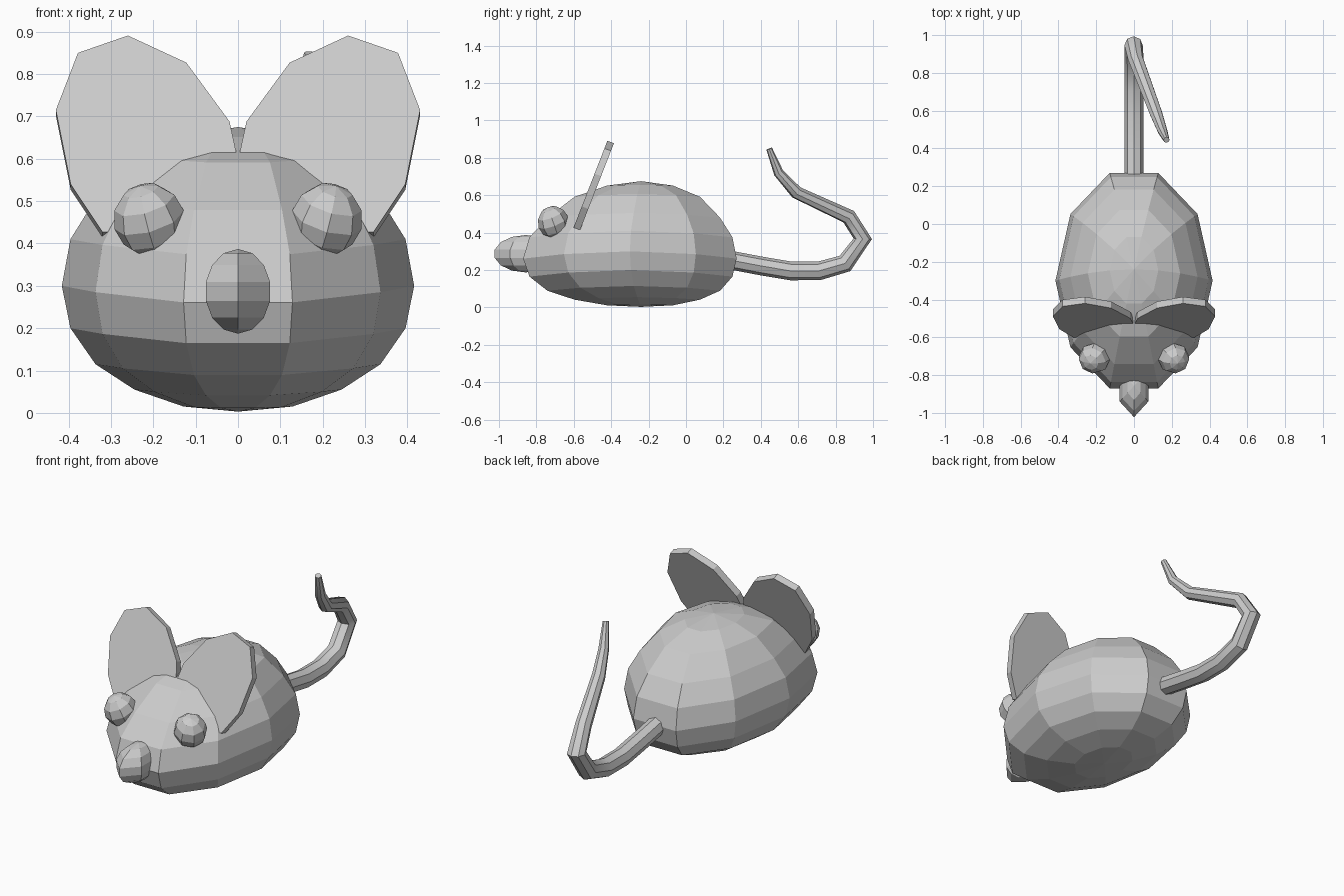
import bpy, bmesh
from math import sin, cos, pi, radians
from mathutils import Matrix, Vector

if "Cube" in bpy.data.objects:
    bpy.data.objects.remove(bpy.data.objects["Cube"])


def add_object(name, bm):
    bmesh.ops.recalc_face_normals(bm, faces=bm.faces)
    mesh = bpy.data.meshes.new(name)
    bm.to_mesh(mesh)
    bm.free()
    obj = bpy.data.objects.new(name, mesh)
    bpy.context.collection.objects.link(obj)
    return obj


def ball(name, centre, size, segments, rings, rot=(0, 0, 0)):
    bm = bmesh.new()
    m = Matrix.LocRotScale(Vector(centre), None, Vector(size))
    for ax, a in zip("XYZ", rot):
        m = m @ Matrix.Rotation(radians(a), 4, ax)
    bmesh.ops.create_uvsphere(bm, u_segments=segments, v_segments=rings, radius=1, matrix=m)
    return add_object(name, bm)


# Body: ten-sided rounded form, ends drooping slightly
bm = bmesh.new()
heights = [.003, .015, .055, .115, .20, .30, .41, .505, .605, .655, .675]
rings = []
for k, h in enumerate(heights):
    s = sin(pi * k / 10)
    cy = -.24 - .06 * s * s
    if k in (0, 10):
        rings.append([bm.verts.new((0, cy, h))])
        continue
    ring = []
    for i in range(10):
        a = 2 * pi * i / 10
        dy = .6 * s * sin(a)
        ring.append(bm.verts.new((.416 * s * cos(a), cy + dy, h - .12 * dy * dy)))
    rings.append(ring)
for lo, hi in zip(rings, rings[1:]):
    for i in range(10):
        j = (i + 1) % 10
        if len(lo) == 1:
            bm.faces.new((lo[0], hi[j], hi[i]))
        elif len(hi) == 1:
            bm.faces.new((lo[i], lo[j], hi[0]))
        else:
            bm.faces.new((lo[i], lo[j], hi[j], hi[i]))
add_object("body", bm)

# Nose: six-sided stretched ball
ball("nose", (0, -.857, .287), (.09, .17, .1), 6, 7)

# Eyes and ears, one per side
ear_outline = [(.32, .427), (.395, .54), (.43, .715), (.378, .85), (.26, .891),
               (.122, .827), (.02, .688), (.003, .61), (.08, .49), (.2, .43)]
for side, label in ((1, "left"), (-1, "right")):
    ball(label + "_eye", (side * .21, -.71, .456), (.085, .083, .088), 8, 6,
         (20, side * 15, 0))
    bm = bmesh.new()
    pts = [Vector((side * x, -.6 + (z - .43) * .39, z)) for x, z in ear_outline]
    face = bm.faces.new([bm.verts.new(p) for p in pts])
    ext = bmesh.ops.extrude_face_region(bm, geom=[face], use_keep_orig=True)
    moved = [g for g in ext["geom"] if isinstance(g, bmesh.types.BMVert)]
    bmesh.ops.translate(bm, verts=moved, vec=(0, .035, -.013))
    add_object(label + "_ear", bm)

# Tail: tapered tube along a curled path (x, y, z, radius)
path = [(0, .2, .26, .05), (0, .4, .222, .05), (0, .56, .195, .05), (0, .71, .195, .05),
        (0, .85, .235, .05), (-.002, .945, .367, .049), (.01, .87, .485, .042),
        (.115, .59, .615, .035), (.15, .495, .72, .027), (.172, .445, .848, .016)]
curve = bpy.data.curves.new("tail", "CURVE")
curve.dimensions = "3D"
curve.bevel_depth = 1
curve.bevel_resolution = 2
curve.use_fill_caps = True
spline = curve.splines.new("POLY")
spline.points.add(len(path) - 1)
for p, (x, y, z, r) in zip(spline.points, path):
    p.co = (x, y, z, 1)
    p.radius = r
tail = bpy.data.objects.new("tail", curve)
bpy.context.collection.objects.link(tail)
bpy.context.view_layer.objects.active = tail
tail.select_set(True)
bpy.ops.object.convert(target="MESH")
bpy.ops.object.shade_smooth_by_angle(angle=radians(35))
